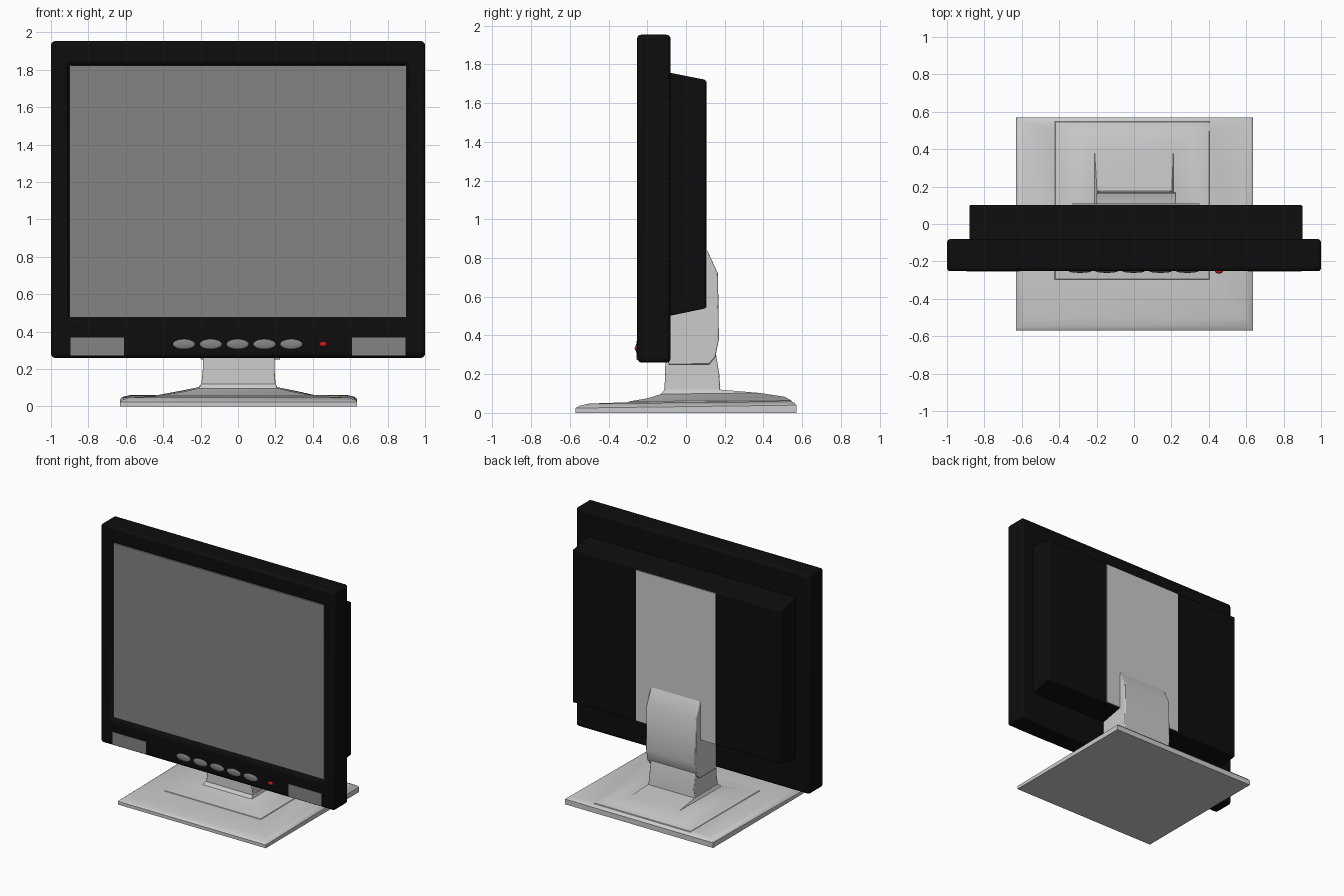
import bpy, bmesh

if "Cube" in bpy.data.objects:
    bpy.data.objects.remove(bpy.data.objects["Cube"])


def material(name, r, g, b):
    m = bpy.data.materials.new(name)
    m.diffuse_color = (r, g, b, 1)
    m.use_nodes = True
    m.node_tree.nodes["Principled BSDF"].inputs["Base Color"].default_value = m.diffuse_color
    return m


BLACK = material("black_plastic", 0.004, 0.004, 0.004)
SCREEN = material("screen_grey", 0.23, 0.23, 0.23)
RED = material("red_light", 0.6, 0.01, 0.01)


def finish(ob, mat=None, bevel=0, segments=3):
    if mat:
        ob.data.materials.append(mat)
    bpy.ops.object.select_all(action='DESELECT')
    ob.select_set(True)
    bpy.context.view_layer.objects.active = ob
    if bevel:
        mod = ob.modifiers.new("bevel", 'BEVEL')
        mod.width, mod.segments = bevel, segments
        mod.limit_method = 'ANGLE'
    bpy.ops.object.shade_smooth_by_angle(angle=0.6)
    return ob


def loft(name, rings, mat=None, bevel=0, segments=3):
    """Skin a list of matching point rings and cap both ends."""
    bm = bmesh.new()
    loops = [[bm.verts.new(p) for p in ring] for ring in rings]
    n = len(loops[0])
    for a, b in zip(loops, loops[1:]):
        for i in range(n):
            j = (i + 1) % n
            bm.faces.new((a[i], a[j], b[j], b[i]))
    bm.faces.new(loops[0])
    bm.faces.new(loops[-1])
    bmesh.ops.recalc_face_normals(bm, faces=bm.faces)
    me = bpy.data.meshes.new(name)
    bm.to_mesh(me)
    bm.free()
    ob = bpy.data.objects.new(name, me)
    bpy.context.collection.objects.link(ob)
    return finish(ob, mat, bevel, segments)


def upright(y, x0, x1, z0, z1):
    return [(x0, y, z0), (x1, y, z0), (x1, y, z1), (x0, y, z1)]


def flat(x0, x1, y0, y1, zf, zb=None):
    zb = zf if zb is None else zb
    return [(x0, y0, zf), (x1, y0, zf), (x1, y1, zb), (x0, y1, zb)]


def box(name, x0, x1, y0, y1, z0, z1, mat=None, bevel=0):
    return loft(name, [upright(y0, x0, x1, z0, z1), upright(y1, x0, x1, z0, z1)], mat, bevel)


# Front bezel with a recessed opening, and the screen in it
loft("bezel", [upright(-0.08, -1, 1, 0.26, 1.953),
               upright(-0.252, -1, 1, 0.26, 1.953),
               upright(-0.252, -0.912, 0.912, 0.465, 1.832),
               upright(-0.20, -0.90, 0.90, 0.477, 1.82)], BLACK, 0.02)
box("screen", -0.902, 0.902, -0.236, -0.19, 0.475, 1.822, SCREEN)

# Rear housing, sloped at top and bottom
loft("rear_housing", [upright(-0.09, -0.88, 0.90, 0.50, 1.758),
                      upright(0.102, -0.88, 0.90, 0.54, 1.72)], BLACK, 0.008)
box("rear_panel", -0.33, 0.35, 0.09, 0.109, 0.545, 1.712)

# Speaker plates on the front
for side, x0, x1 in (("left", -0.895, -0.61), ("right", 0.61, 0.895)):
    box("speaker_" + side, x0, x1, -0.2545, -0.23, 0.272, 0.37, SCREEN)


def oval(name, x, rx, ry, rz, mat):
    bpy.ops.mesh.primitive_uv_sphere_add(segments=24, ring_count=12, location=(x, -0.252, 0.333))
    ob = bpy.context.object
    ob.name = name
    ob.scale = (rx, ry, rz)
    finish(ob, mat)


# Button row and power light
for i in range(5):
    oval(f"button_{i + 1}", -0.289 + 0.1435 * i, 0.06, 0.009, 0.027, SCREEN)
oval("power_light", 0.455, 0.022, 0.013, 0.014, RED)

# Hinge housing: side profile carried across x
profile = [(-0.09, 0.25), (0.12, 0.25), (0.152, 0.29), (0.17, 0.38),
           (0.165, 0.72), (0.105, 0.85), (0.06, 0.85), (-0.09, 0.52)]
loft("hinge_housing", [[(x, y, z) for y, z in profile] for x in (-0.20, 0.225)], None, 0.006, 2)

# Neck, slightly wider at its foot
loft("neck", [flat(-0.198, 0.202, -0.112, 0.178, 0.10),
              flat(-0.188, 0.195, -0.108, 0.172, 0.20),
              flat(-0.188, 0.195, -0.106, 0.155, 0.30)], None, 0.006, 2)

# Base slab with a rounded rim, thinner toward the front
loft("base_slab", [flat(-0.63, 0.637, -0.57, 0.57, 0),
                   flat(-0.63, 0.637, -0.57, 0.57, 0.025, 0.04),
                   flat(-0.615, 0.622, -0.55, 0.56, 0.037, 0.052),
                   flat(-0.58, 0.588, -0.50, 0.54, 0.048, 0.06),
                   flat(-0.43, 0.41, -0.30, 0.50, 0.055, 0.06)])

# Raised mound under the neck
loft("base_mound", [flat(-0.43, 0.41, -0.30, 0.55, 0.05),
                    flat(-0.42, 0.40, -0.295, 0.545, 0.059, 0.063),
                    flat(-0.31, 0.31, -0.20, 0.51, 0.075, 0.083),
                    flat(-0.21, 0.21, -0.13, 0.38, 0.097, 0.103),
                    flat(-0.198, 0.202, -0.112, 0.178, 0.12)])
